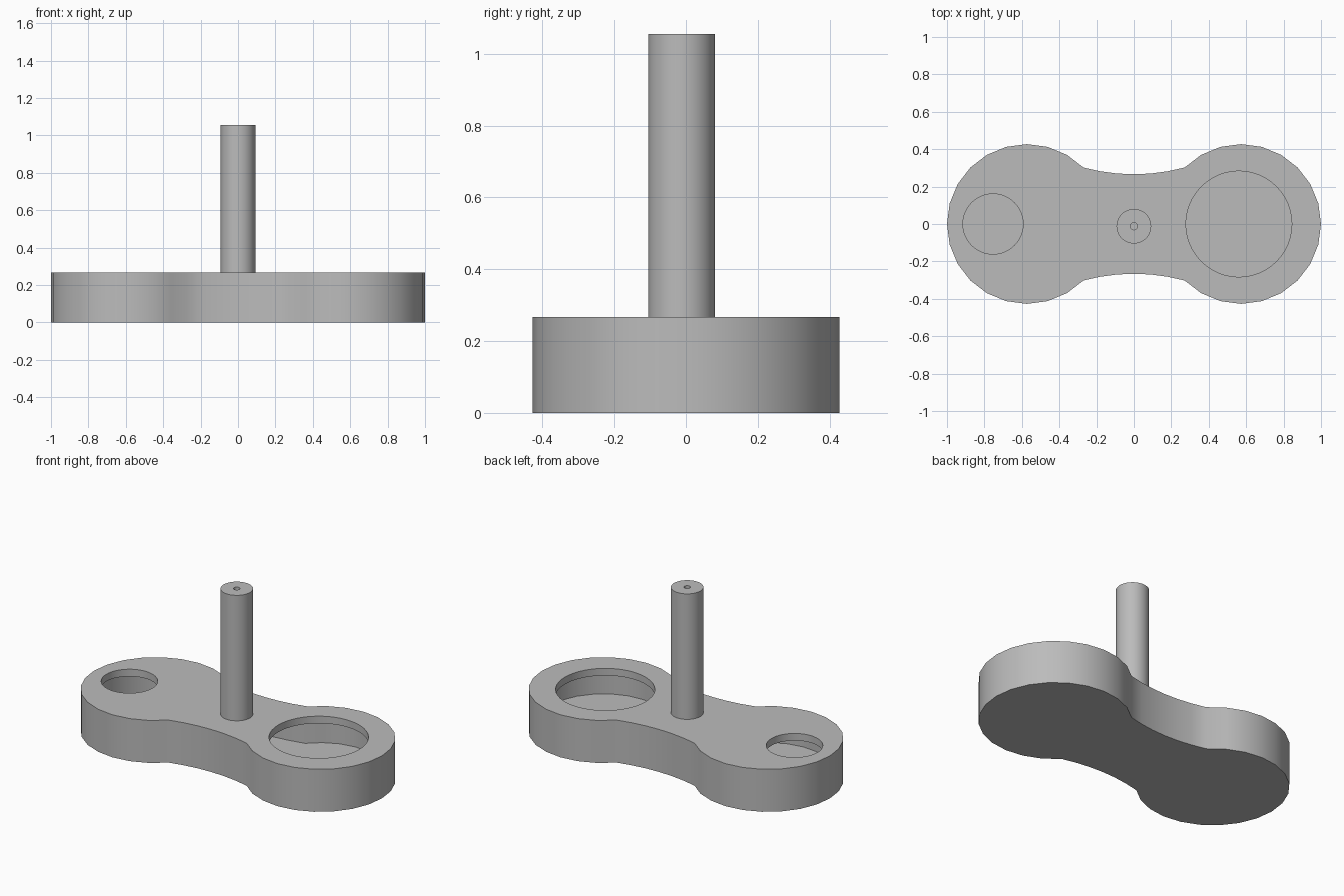
import bpy, bmesh, math

if "Cube" in bpy.data.objects:
    bpy.data.objects.remove(bpy.data.objects["Cube"])

LOBE_X, LOBE_R = 0.573, 0.427       # rounded ends of the case
NECK_Y, CORNER_Y = 0.266, 0.302     # half widths of the waist
TOP, LID, FLOOR, WALL = 0.267, 0.045, 0.065, 0.06
POST_Y = -0.012

grey = bpy.data.materials.new("plain grey")
grey.diffuse_color = (0.5, 0.5, 0.5, 1)
grey.use_nodes = True
grey.node_tree.nodes["Principled BSDF"].inputs["Base Color"].default_value = grey.diffuse_color


def outline(inset):
    """Double-lobed outline, moved inwards by inset."""
    r, corner, neck = LOBE_R - inset, CORNER_Y - inset, NECK_Y - inset
    sweep = math.pi - math.asin(corner / r)
    end_x = LOBE_X + r * math.cos(sweep)
    half = []
    for i in range(19):
        a = -sweep + 2 * sweep * i / 18
        half.append((LOBE_X + r * math.cos(a), r * math.sin(a)))
    for i in range(1, 6):
        t = 1 - i / 3
        half.append((end_x * t, neck + (corner - neck) * t * t))
    return half + [(-x, -y) for x, y in half]


def circle(x, y, r, n):
    return [(x + r * math.cos(2 * math.pi * i / n),
             y + r * math.sin(2 * math.pi * i / n)) for i in range(n)]


def prism(name, points, z0, z1):
    bm = bmesh.new()
    base = bm.faces.new([bm.verts.new((x, y, z0)) for x, y in points])
    result = bmesh.ops.extrude_face_region(bm, geom=[base])
    for v in result["geom"]:
        if isinstance(v, bmesh.types.BMVert):
            v.co.z = z1
    bmesh.ops.recalc_face_normals(bm, faces=bm.faces)
    mesh = bpy.data.meshes.new(name)
    bm.to_mesh(mesh)
    bm.free()
    mesh.materials.append(grey)
    obj = bpy.data.objects.new(name, mesh)
    bpy.context.collection.objects.link(obj)
    return obj


def activate(obj):
    bpy.ops.object.select_all(action='DESELECT')
    obj.select_set(True)
    bpy.context.view_layer.objects.active = obj


def cut(obj, cutter):
    activate(obj)
    mod = obj.modifiers.new("cut", 'BOOLEAN')
    mod.operation, mod.solver, mod.object = 'DIFFERENCE', 'EXACT', cutter
    bpy.ops.object.modifier_apply(modifier=mod.name)
    bpy.data.objects.remove(cutter)


# Hollow case with two round openings in its lid
case = prism("case", outline(0), 0, TOP)
cut(case, prism("cavity", outline(WALL), FLOOR, TOP - LID))
cut(case, prism("small_opening", circle(-0.754, 0, 0.161, 48), TOP - LID - 0.02, TOP + 0.1))
cut(case, prism("large_opening", circle(0.561, 0, 0.283, 48), TOP - LID - 0.02, TOP + 0.1))

# Upright post with a narrow bore
post = prism("post", circle(0, POST_Y, 0.0925, 48), TOP - 0.01, 1.055)
cut(post, prism("bore", circle(0, POST_Y, 0.019, 24), TOP + 0.01, 1.2))

for obj in (case, post):
    activate(obj)
    bpy.ops.object.shade_smooth_by_angle(angle=math.radians(40))
